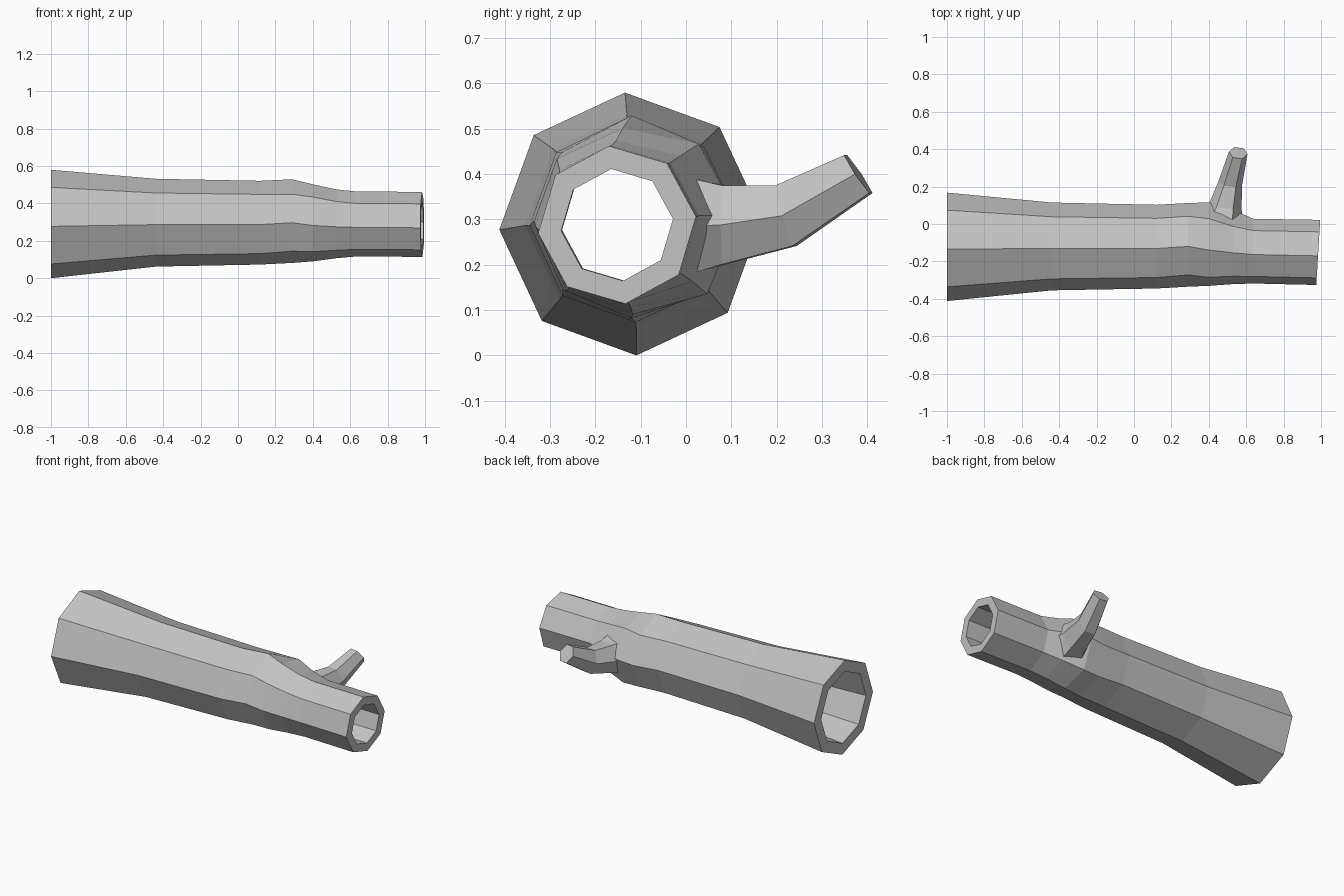
import bpy, bmesh, math
from mathutils import Vector

cube = bpy.data.objects.get("Cube")
if cube:
    bpy.data.objects.remove(cube, do_unlink=True)

SIDES = 8

bark = bpy.data.materials.new("bark_grey")
bark.use_nodes = True
grey = (0.55, 0.55, 0.55, 1)
bark.diffuse_color = grey
bark.node_tree.nodes["Principled BSDF"].inputs["Base Color"].default_value = grey


def bridge(bm, a, b):
    n = len(a)
    for i in range(n):
        bm.faces.new((a[i], a[(i + 1) % n], b[(i + 1) % n], b[i]))


def finish(bm, name):
    bmesh.ops.recalc_face_normals(bm, faces=bm.faces)
    mesh = bpy.data.meshes.new(name)
    bm.to_mesh(mesh)
    bm.free()
    mesh.materials.append(bark)
    obj = bpy.data.objects.new(name, mesh)
    bpy.context.collection.objects.link(obj)
    return obj


def log_ring(bm, x, cy, cz, r, turn, swell=None):
    """Octagon across the log; swell scales single corners, counted from the top to the back."""
    verts = []
    for k in range(SIDES):
        a = math.radians(turn) - k * math.tau / SIDES
        rr = r * (swell or {}).get(k, 1)
        y, z = cy + rr * math.cos(a), cz + rr * math.sin(a)
        lean = 0.06 * (y - cy) if x > 0.9 else 0
        verts.append(bm.verts.new((x + lean, y, z)))
    return verts


# Hollow trunk: outer bark with a knot swelling, and the bore inside
outer = [
    (-1, -0.122, 0.29, 0.29, 92.5),
    (-0.44, -0.12, 0.297, 0.235, 92.5),
    (0.12, -0.121, 0.297, 0.224, 92.5),
    (0.29, -0.12, 0.297, 0.215, 90, {0: 1.08, 1: 1.06, 2: 1.08, 3: 1.06}),
    (0.40, -0.128, 0.293, 0.203, 93, {0: 1.03, 1: 1.15, 2: 1.2, 3: 1.16, 7: 1.04}),
    (0.53, -0.138, 0.291, 0.184, 95, {1: 1.06, 2: 1.15, 3: 1.08}),
    (0.64, -0.145, 0.29, 0.174, 96),
    (0.985, -0.152, 0.288, 0.175, 96),
]
bore = [
    (0.985, -0.152, 0.288, 0.124, 96),
    (0.64, -0.148, 0.29, 0.126, 96),
    (0.12, -0.125, 0.295, 0.165, 92.5),
    (-0.44, -0.12, 0.295, 0.178, 92.5),
    (-1, -0.122, 0.29, 0.22, 92.5),
]
bm = bmesh.new()
rings = [log_ring(bm, *spec) for spec in outer + bore]
for a, b in zip(rings, rings[1:] + rings[:1]):
    bridge(bm, a, b)
finish(bm, "hollow_trunk")


# Side branch: tapering six-sided stub that bends upward
def tube(name, sections, sides=6):
    b = bmesh.new()
    loops = []
    for centre, direction, rx, rz in sections:
        d = Vector(direction).normalized()
        side = d.cross(Vector((0, 0, 1))).normalized()
        up = side.cross(d)
        loops.append([b.verts.new(Vector(centre)
                      + side * rx * math.cos(i * math.tau / sides)
                      + up * rz * math.sin(i * math.tau / sides))
                      for i in range(sides)])
    for p, q in zip(loops, loops[1:]):
        bridge(b, p, q)
    b.faces.new(loops[0])
    b.faces.new(loops[-1])
    return finish(b, name)


tube("side_branch", [
    ((0.46, 0.0, 0.285), (0, 1, 0), 0.13, 0.125),
    ((0.485, 0.085, 0.288), (0.1, 1, 0), 0.09, 0.1),
    ((0.515, 0.22, 0.308), (0.15, 1, 0.3), 0.064, 0.08),
    ((0.557, 0.38, 0.40), (0.15, 1, 0.68), 0.05, 0.058),
])
